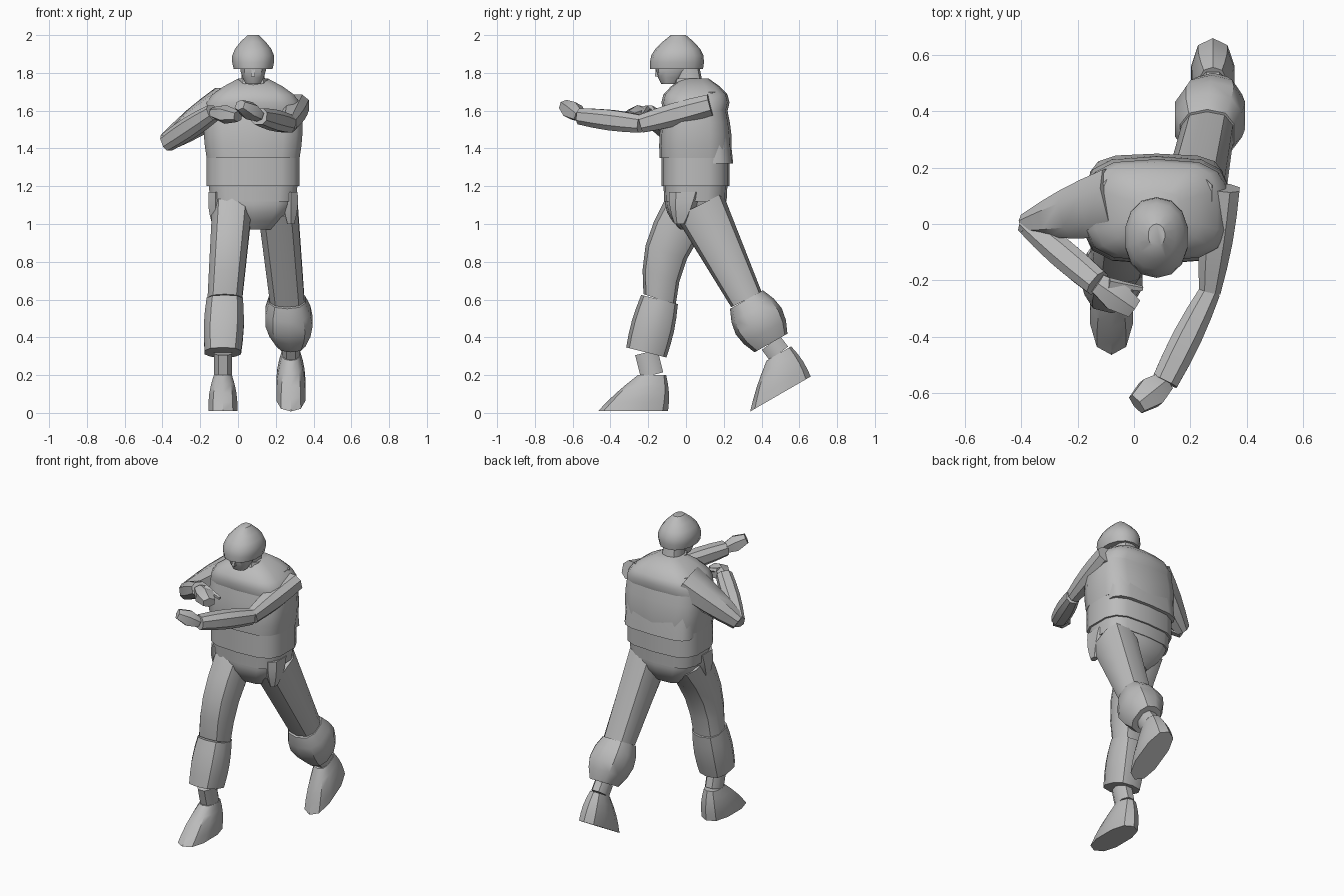
import bpy, bmesh
from math import sin, cos, pi, radians, copysign
from mathutils import Vector, Matrix

if "Cube" in bpy.data.objects:
    bpy.data.objects.remove(bpy.data.objects["Cube"])

grey = bpy.data.materials.new("plain_grey")
grey.use_nodes = True
shade = (.5, .5, .5, 1)
grey.diffuse_color = shade
grey.node_tree.nodes["Principled BSDF"].inputs["Base Color"].default_value = shade

middle = .08


def rounded(value, squareness):
    return copysign(abs(value) ** squareness, value)


def section_axes(direction, pitch):
    """Width and depth axes of a section: pitched about x, or square to the path."""
    if pitch is not None:
        return Vector((1, 0, 0)), Vector((0, cos(pitch), sin(pitch)))
    if abs(direction.z) > .7:
        width = Vector((1, 0, 0))
    else:
        width = direction.cross(Vector((0, 0, 1))).normalized()
    return width, width.cross(direction).normalized()


def body(name, start, end, first, last, swell=0, bow=0, pitch=None,
         sides=10, squareness=.8, steps=4):
    """A closed tapering body; swell thickens its middle and bow bends it along y."""
    start, end = Vector(start), Vector(end)
    first, last = Vector(first), Vector(last)
    width_axis, depth_axis = section_axes((end - start).normalized(), pitch)
    bm = bmesh.new()
    rings = []
    for step in range(steps + 1):
        along = step / steps
        arch = sin(pi * along)
        centre = start.lerp(end, along) + Vector((0, bow * arch, 0))
        width, depth = first.lerp(last, along) + Vector((swell, swell)) * arch
        ring = []
        for side in range(sides):
            angle = 2 * pi * (side + .5) / sides
            across = width_axis * width * rounded(cos(angle), squareness)
            deep = depth_axis * depth * rounded(sin(angle), squareness)
            ring.append(bm.verts.new(centre + across + deep))
        rings.append(ring)
    for lower, upper in zip(rings, rings[1:]):
        for side in range(sides):
            following = (side + 1) % sides
            bm.faces.new((lower[side], lower[following], upper[following], upper[side]))
    bm.faces.new(rings[0])
    bm.faces.new(rings[-1])
    bmesh.ops.recalc_face_normals(bm, faces=bm.faces)

    mesh = bpy.data.meshes.new(name)
    bm.to_mesh(mesh)
    bm.free()
    mesh.materials.append(grey)
    part = bpy.data.objects.new(name, mesh)
    bpy.context.collection.objects.link(part)
    bpy.ops.object.select_all(action='DESELECT')
    part.select_set(True)
    bpy.context.view_layer.objects.active = part
    bpy.ops.object.shade_smooth_by_angle(angle=radians(40))


def level(name, low, high, first, last, depth_at=.05, lean=0, **shape):
    """A body with level sections on the middle line, leaning by lean in y."""
    body(name, start=(middle, depth_at, low), end=(middle, depth_at + lean, high),
         first=first, last=last, pitch=0, **shape)


# Torso
boxy = dict(sides=14, squareness=.6)
level("vest", low=1.35, high=1.6, first=(.25, .19), last=(.26, .17), swell=.01, **boxy)
level("shoulders", low=1.6, high=1.77, first=(.26, .17), last=(.08, .07), swell=.05, **boxy)
level("back_plate", low=1.32, high=1.7, first=(.24, .11), last=(.2, .07), swell=.01,
      depth_at=.14, lean=-.03, **boxy)
level("jacket_waist", low=1.2, high=1.36, first=(.25, .18), last=(.25, .18), **boxy)
level("jacket_hem", low=1.12, high=1.22, first=(.23, .165), last=(.24, .17), **boxy)
level("pelvis", low=.97, high=1.15, first=(.1, .08), last=(.22, .16), swell=.03, **boxy)

# Hip flaps, mirrored about the middle line
for label, side in (("right", -1), ("left", 1)):
    hip = middle + side * .2
    body(label + "_hip_flap", start=(hip, -.03, 1), end=(hip, 0, 1.17),
         first=(.02, .03), last=(.04, .09), swell=.01, pitch=0, sides=6)

# Head
level("neck", low=1.68, high=1.84, first=(.07, .07), last=(.06, .07), depth_at=.03, lean=-.03)
level("collar", low=1.68, high=1.77, first=(.1, .1), last=(.08, .08), depth_at=.02)
level("face", low=1.74, high=1.88, first=(.04, .04), last=(.07, .11), swell=.015,
      depth_at=-.09, lean=.04)
level("nose", low=1.78, high=1.83, first=(.015, .02), last=(.01, .01), depth_at=-.15, sides=4)
level("helmet", low=1.82, high=2, first=(.105, .14), last=(.03, .04), swell=.04,
      depth_at=-.05, lean=.01, sides=14, squareness=.9, steps=5)

# Arms: the left reaches forward, the right folds across the chest
arms = {
    "left": dict(shoulder=(.31, .13, 1.63), elbow=(.27, -.24, 1.53), wrist=(.11, -.56, 1.57),
                 fingers=(.01, -.64, 1.63), root=(.07, .06)),
    "right": dict(shoulder=(-.06, .08, 1.65), elbow=(-.38, 0, 1.43), wrist=(-.13, -.21, 1.59),
                  fingers=(0, -.3, 1.57), root=(.13, .09)),
}
for label, arm in arms.items():
    elbow, wrist, palm = (.04, .05), (.05, .045), (.04, .03)
    body(label + "_upper_arm", arm["shoulder"], arm["elbow"], arm["root"], elbow,
         swell=.01, sides=8)
    body(label + "_forearm", arm["elbow"], arm["wrist"], elbow, wrist, swell=.01, sides=8)
    body(label + "_hand", arm["wrist"], arm["fingers"], palm, palm, swell=.02, sides=6, steps=2)
body("right_thumb", start=(-.09, -.21, 1.61), end=(.03, -.23, 1.58),
     first=(.02, .02), last=(.01, .01), sides=5, steps=1)

# Legs: the right steps forward, the left trails with its heel raised
legs = {
    "right": dict(hip=(-.03, .03, 1.1), knee=(-.07, -.14, .6), cuff=(-.08, -.21, .32),
                  sole=(-.08, -.28, .01), pitch=0, bow=-.05, hem=(.1, .11), swell=.01),
    "left": dict(hip=(.21, .07, 1.1), knee=(.26, .32, .6), cuff=(.28, .45, .37),
                 sole=(.28, .5, .1), pitch=radians(30), bow=0, hem=(.08, .1), swell=.04),
}
for label, leg in legs.items():
    knee, ankle = (.095, .09), (.05, .065)
    body(label + "_thigh", leg["hip"], leg["knee"], (.11, .14), knee, bow=leg["bow"])
    body(label + "_trouser_cuff", leg["knee"], leg["cuff"], (.1, .1), leg["hem"],
         swell=leg["swell"])
    rise = Matrix.Rotation(leg["pitch"], 3, 'X') @ Vector((0, .1, .19))
    boot_top = Vector(leg["sole"]) + rise
    body(label + "_ankle", boot_top, leg["cuff"], ankle, ankle, sides=8, steps=1)
    body(label + "_boot", leg["sole"], boot_top, (.08, .185), (.05, .075),
         swell=.01, pitch=leg["pitch"])
